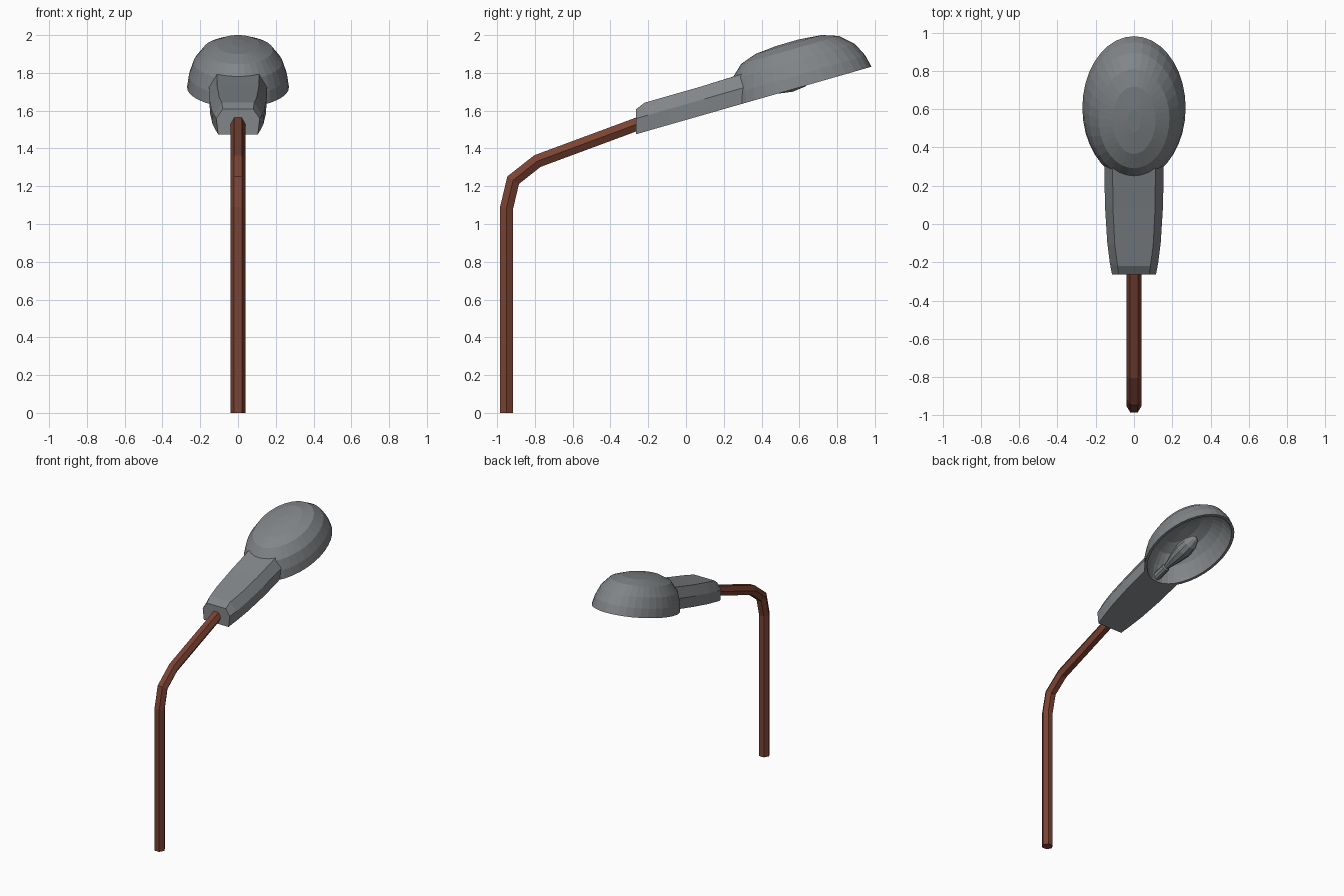
import bpy, bmesh
from math import sin, cos, pi, radians, sqrt
from mathutils import Matrix, Vector

old = bpy.data.objects.get("Cube")
if old:
    bpy.data.objects.remove(old, do_unlink=True)


def material(name, rgb):
    m = bpy.data.materials.new(name)
    m.use_nodes = True
    color = (*rgb, 1)
    m.diffuse_color = color
    m.node_tree.nodes["Principled BSDF"].inputs["Base Color"].default_value = color
    return m


grey = material("lamp grey", (0.22, 0.235, 0.245))
brown = material("pole brown", (0.2, 0.056, 0.033))

# The lamp head is modelled along +y with its open rim at z = 0, then tilted
HEAD = Matrix.Translation((0, -0.265, 1.475)) @ Matrix.Rotation(radians(16), 4, 'X')


def loft(name, rings, mat, matrix=Matrix(), cap_end=True):
    """Skin a list of equal closed rings."""
    bm = bmesh.new()
    rows = [[bm.verts.new(p) for p in ring] for ring in rings]
    n = len(rows[0])
    for a, b in zip(rows, rows[1:]):
        for i in range(n):
            j = (i + 1) % n
            bm.faces.new((a[i], a[j], b[j], b[i]))
    bm.faces.new(rows[0])
    if cap_end:
        bm.faces.new(rows[-1])
    bmesh.ops.recalc_face_normals(bm, faces=bm.faces)
    me = bpy.data.meshes.new(name)
    bm.to_mesh(me)
    bm.free()
    me.materials.append(mat)
    ob = bpy.data.objects.new(name, me)
    ob.matrix_world = matrix
    bpy.context.collection.objects.link(ob)
    return ob


def angles(n):
    return [2 * pi * i / n for i in range(n)]


# Bent hexagonal pole, mitred at each bend
path = [Vector((0, y, z)) for y, z in
        [(-0.95, 0), (-0.95, 1.085), (-0.915, 1.232), (-0.787, 1.333), (-0.22, 1.543)]]
rings = []
for i, p in enumerate(path):
    before = (p - path[max(i - 1, 0)]).normalized()
    after = (path[min(i + 1, len(path) - 1)] - p).normalized()
    t = (before + after).normalized()
    side = Vector((0, -t.z, t.y)) / t.dot(after if after.length else before)
    rings.append([p + 0.04 * (cos(a) * Vector((1, 0, 0)) + sin(a) * side)
                  for a in angles(6)])
loft("pole", rings, brown)

# Oval shade: inner shell, rim, then outer shell
MID = 0.907
outer = [(0.27, 0.39, 0), (0.26, 0.376, 0.065), (0.235, 0.34, 0.139),
         (0.185, 0.27, 0.204), (0.112, 0.183, 0.234), (0.035, 0.06, 0.245)]
inner = [(rx - 0.02, ry - 0.02, max(z - 0.02, 0)) for rx, ry, z in outer]
rings = [[(rx * cos(a), MID + ry * sin(a), z) for a in angles(36)]
         for rx, ry, z in inner[::-1] + outer]
loft("shade", rings, grey, HEAD)


# Housing between pole and shade, its front edge following the shade wall
def section(wb, wm, wt, h):
    steps = (-1, -0.5, 0, 0.5, 1)
    return ([(s * wb, 0) for s in steps] + [(wm, 0.08)]
            + [(-s * wt, h) for s in steps] + [(-wm, 0.08)])


def shade_wall(x, z):
    r = 0.39 - 0.12 * z - 1.8 * z * z
    return MID - 0.97 * r * sqrt(1 - (x / (0.692 * r)) ** 2)


rings = [[(x, 0.3 * z, z) for x, z in section(0.105, 0.115, 0.08, 0.128)]]
for y, wb, wm, wt in [(0.09, 0.12, 0.127, 0.086), (0.2, 0.135, 0.14, 0.1),
                      (0.4, 0.148, 0.152, 0.11)]:
    rings.append([(x, y, z) for x, z in section(wb, wm, wt, 0.148)])
rings.append([(x, shade_wall(x, z), z) for x, z in section(0.148, 0.155, 0.112, 0.152)])
loft("housing", rings, grey, HEAD, cap_end=False)


# Bulb and its socket under the shade
def turned(name, profile):
    loft(name, [[(r * cos(a), y, 0.045 + r * sin(a)) for a in angles(10)]
                for y, r in profile], grey, HEAD)


turned("socket", [(0.53, 0.03), (0.65, 0.03), (0.66, 0.022)])
turned("bulb", [(0.65, 0.02), (0.69, 0.026), (0.77, 0.046), (0.86, 0.06),
                (0.93, 0.052), (0.98, 0.03), (1.0, 0.008)])
